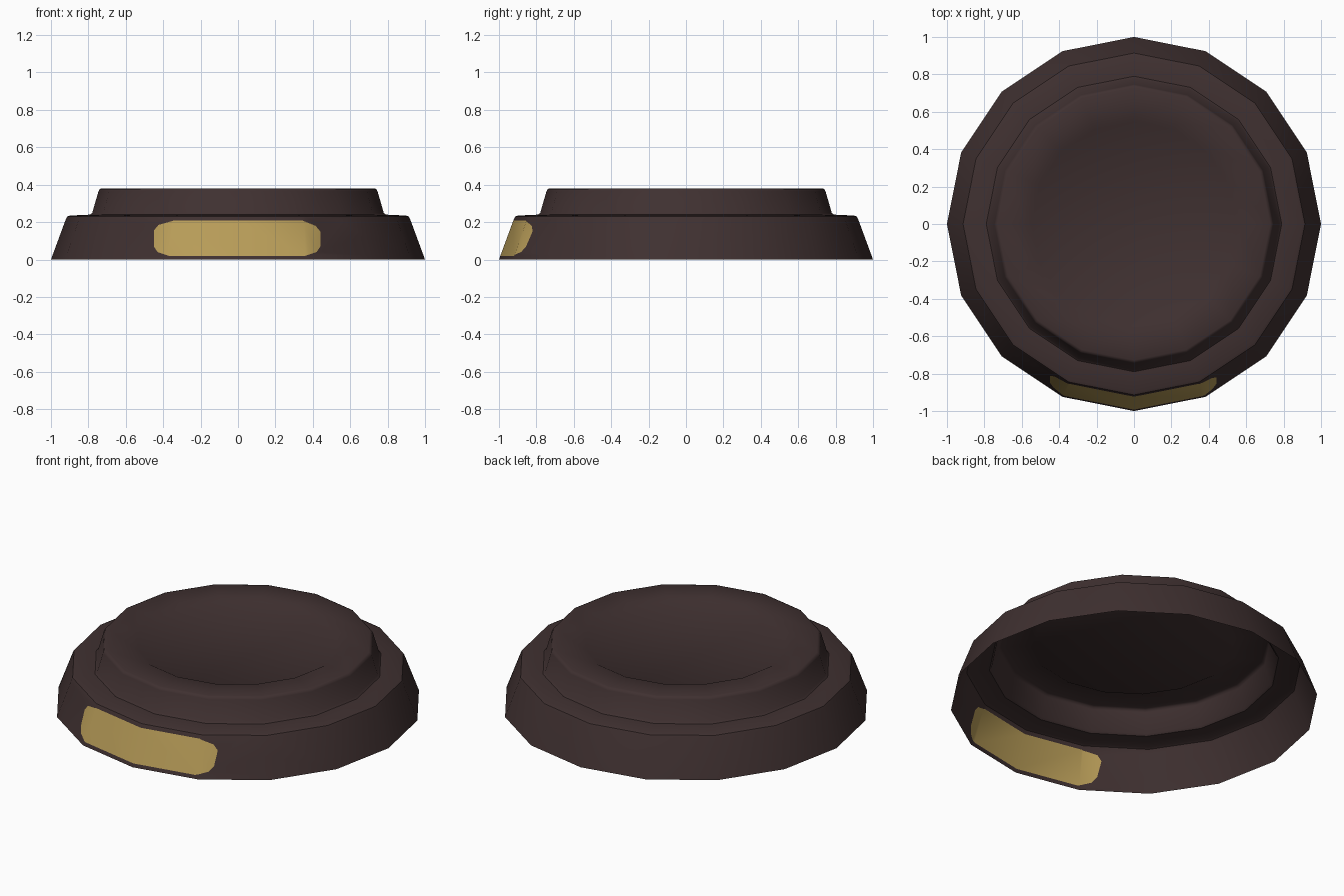
import bpy, bmesh, math
from mathutils import Vector

if "Cube" in bpy.data.objects:
    bpy.data.objects.remove(bpy.data.objects["Cube"])

SIDES = 16


def flat_material(name, rgb):
    m = bpy.data.materials.new(name)
    m.diffuse_color = (*rgb, 1)
    m.use_nodes = True
    m.node_tree.nodes["Principled BSDF"].inputs["Base Color"].default_value = m.diffuse_color
    return m


brown = flat_material("dark_brown", (0.050, 0.030, 0.030))
gold = flat_material("dull_gold", (0.48, 0.335, 0.098))

# Stepped profile (radius, height): open underneath, shallow recess on top
profile = [(1.0, 0.0), (0.92, 0.217), (0.914, 0.229), (0.9, 0.235),
           (0.79, 0.24), (0.779, 0.25), (0.746, 0.365), (0.74, 0.376),
           (0.728, 0.381), (0.575, 0.381), (0.548, 0.365)]

bm = bmesh.new()
rings = []
for r, z in profile:
    rings.append([bm.verts.new((r * math.cos(2 * math.pi * i / SIDES),
                                r * math.sin(2 * math.pi * i / SIDES), z))
                  for i in range(SIDES)])
for lo, hi in zip(rings, rings[1:]):
    for i in range(SIDES):
        j = (i + 1) % SIDES
        bm.faces.new((lo[i], lo[j], hi[j], hi[i]))
bm.faces.new(rings[-1])
bm.normal_update()

# Front nameplate outline in x, z (counter-clockwise), cut into the lower wall
outline = [(-0.37, 0.02), (0.36, 0.02), (0.42, 0.04), (0.44, 0.07), (0.44, 0.15),
           (0.415, 0.18), (0.345, 0.208), (-0.345, 0.208), (-0.425, 0.185),
           (-0.45, 0.155), (-0.45, 0.07), (-0.43, 0.04)]
planes = []
for (x0, z0), (x1, z1) in zip(outline, outline[1:] + outline[:1]):
    planes.append((Vector((x0, 0, z0)), Vector((z1 - z0, 0, x0 - x1)).normalized()))


def inside_faces(cuts):
    found = []
    for f in bm.faces:
        c = f.calc_center_median()
        if c.y < -0.6 and c.z < 0.217 and f.normal.y < -0.4 \
                and all((c - p).dot(n) < 0 for p, n in cuts):
            found.append(f)
    return found


for k, (p, n) in enumerate(planes):
    faces = inside_faces(planes[:k])
    edges = {e for f in faces for e in f.edges}
    verts = {v for f in faces for v in f.verts}
    bmesh.ops.bisect_plane(bm, geom=list(verts) + list(edges) + faces,
                           plane_co=p, plane_no=n, dist=1e-5)
    bm.normal_update()
for f in inside_faces(planes):
    f.material_index = 1

mesh = bpy.data.meshes.new("stepped_base")
bm.to_mesh(mesh)
bm.free()
mesh.materials.append(brown)
mesh.materials.append(gold)
base = bpy.data.objects.new("stepped_base", mesh)
bpy.context.collection.objects.link(base)

# Smooth around the rim
bpy.context.view_layer.objects.active = base
base.select_set(True)
bpy.ops.object.shade_smooth_by_angle(angle=math.radians(40))
